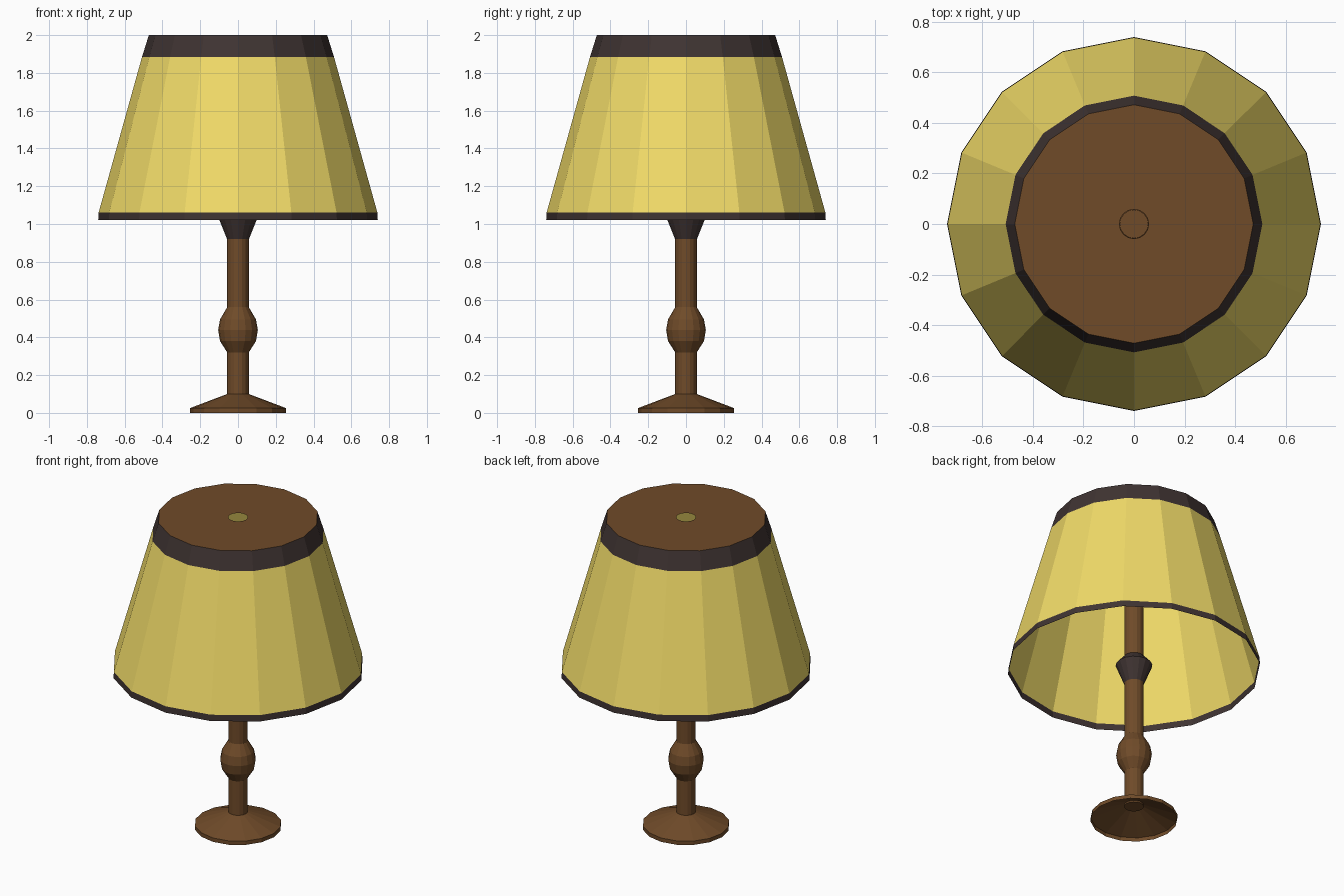
import bpy
import math

if "Cube" in bpy.data.objects:
    bpy.data.objects.remove(bpy.data.objects["Cube"])

SIDES = 16


def material(name, color):
    mat = bpy.data.materials.new(name)
    mat.diffuse_color = (*color, 1)
    mat.use_nodes = True
    mat.node_tree.nodes["Principled BSDF"].inputs["Base Color"].default_value = mat.diffuse_color
    return mat


wood = material("wood", (0.16, 0.07, 0.022))
dark = material("dark_trim", (0.05, 0.034, 0.032))
fabric = material("yellow_fabric", (0.88, 0.71, 0.14))


def lathe(name, profile, mat, cap_bottom=False, cap_top=False):
    """Turn a (radius, z) profile, listed bottom to top, around the z axis."""
    verts = [(r * math.cos(2 * math.pi * i / SIDES),
              r * math.sin(2 * math.pi * i / SIDES), z)
             for r, z in profile for i in range(SIDES)]
    faces = []
    for k in range(len(profile) - 1):
        a, b = k * SIDES, (k + 1) * SIDES
        for i in range(SIDES):
            j = (i + 1) % SIDES
            faces.append((a + i, a + j, b + j, b + i))
    if cap_bottom:
        faces.append(tuple(reversed(range(SIDES))))
    if cap_top:
        start = (len(profile) - 1) * SIDES
        faces.append(tuple(range(start, start + SIDES)))
    mesh = bpy.data.meshes.new(name)
    mesh.from_pydata(verts, [], faces)
    mesh.materials.append(mat)
    obj = bpy.data.objects.new(name, mesh)
    bpy.context.collection.objects.link(obj)
    return obj


# Foot: shallow hollow cone, open underneath
lathe("base", [(0.255, 0), (0.255, 0.025), (0.057, 0.1)], wood)

# Turned stem with a rounded bead, running up inside the shade
lathe("stem", [(0.057, 0.09), (0.057, 0.32), (0.095, 0.38), (0.105, 0.44),
               (0.095, 0.495), (0.057, 0.56), (0.057, 1.94)],
      wood, cap_bottom=True, cap_top=True)

# Dark collar under the shade
lathe("collar", [(0.058, 0.92), (0.108, 1.045), (0.058, 1.10)], dark)

# Shade: thin open wall with dark bands at both edges
lathe("shade_bottom_trim", [(0.74, 1.02), (0.738, 1.06)], dark)
lathe("shade", [(0.738, 1.06), (0.508, 1.885)], fabric)
lathe("shade_top_trim", [(0.508, 1.885), (0.472, 2.0)], dark)

# Lid of the shade, with a small round hole in the middle
lathe("shade_lid", [(0.472, 2.0), (0.058, 2.0)], wood)
